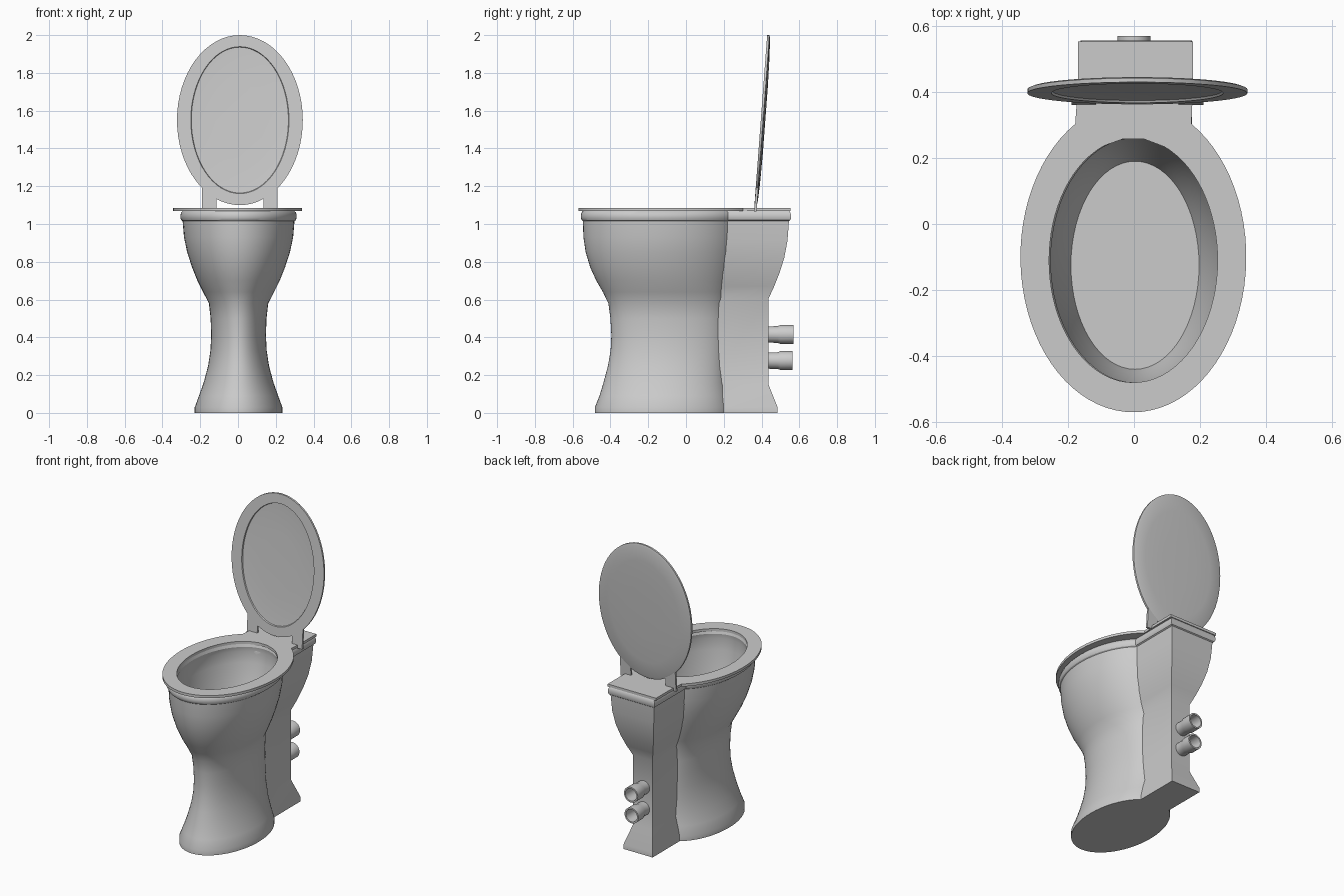
import bpy, bmesh, math

if "Cube" in bpy.data.objects:
    bpy.data.objects.remove(bpy.data.objects["Cube"], do_unlink=True)

ceramic = bpy.data.materials.new("light grey ceramic")
ceramic.use_nodes = True
ceramic.diffuse_color = (0.6, 0.6, 0.6, 1)
ceramic.node_tree.nodes["Principled BSDF"].inputs["Base Color"].default_value = (0.6, 0.6, 0.6, 1)

SEG = 64


def loft(name, rings, caps=True, closed=False):
    """Skin a stack of equal-length point rings into one object."""
    bm = bmesh.new()
    loops = [[bm.verts.new(p) for p in ring] for ring in rings]
    n = len(loops[0])
    pairs = list(zip(loops, loops[1:])) + ([(loops[-1], loops[0])] if closed else [])
    for a, b in pairs:
        for i in range(n):
            j = (i + 1) % n
            bm.faces.new((a[i], a[j], b[j], b[i]))
    if caps and not closed:
        bm.faces.new(loops[0])
        bm.faces.new(loops[-1])
    bmesh.ops.recalc_face_normals(bm, faces=bm.faces)
    mesh = bpy.data.meshes.new(name)
    bm.to_mesh(mesh)
    bm.free()
    obj = bpy.data.objects.new(name, mesh)
    bpy.context.collection.objects.link(obj)
    mesh.materials.append(ceramic)
    bpy.ops.object.select_all(action='DESELECT')
    obj.select_set(True)
    bpy.context.view_layer.objects.active = obj
    bpy.ops.object.shade_smooth_by_angle(angle=math.radians(28))
    return obj


def ellipse(a, b, n=SEG):
    return [(a * math.cos(2 * math.pi * i / n), b * math.sin(2 * math.pi * i / n)) for i in range(n)]


# Bowl and pedestal: (height, half width, half length, centre y), outside up, then inside down
bowl_profile = [
    (0, .232, .362, -.12), (.03, .232, .362, -.12), (.09, .21, .343, -.115), (.16, .185, .327, -.11),
    (.25, .161, .313, -.1), (.33, .149, .306, -.093), (.41, .145, .304, -.091), (.5, .148, .306, -.094),
    (.58, .157, .311, -.1), (.64, .188, .332, -.108), (.7, .218, .357, -.118), (.77, .246, .382, -.125),
    (.85, .272, .402, -.129), (.93, .289, .413, -.13), (1.015, .296, .416, -.13),
    (1.02, .303, .422, -.13), (1.032, .308, .427, -.13), (1.048, .308, .427, -.13),
    (1.062, .303, .422, -.13), (1.07, .294, .415, -.13),
    (1.07, .262, .377, -.11), (1.05, .255, .37, -.11), (1.02, .262, .375, -.11),
    (.95, .253, .367, -.112), (.85, .232, .35, -.117), (.77, .21, .33, -.121), (.72, .194, .315, -.125),
]
loft("bowl_and_pedestal",
     [[(x + .003, y + c, z) for x, y in ellipse(a, b)] for z, a, b, c in bowl_profile])

# Rear column: (height, half width, front y, back y); the front bows into the bowl wall
column_profile = [
    (0, .105, .15, .485), (.03, .105, .15, .485), (.15, .07, .12, .437), (.605, .07, .12, .437),
    (.67, .095, .15, .467), (.74, .117, .17, .495), (.82, .137, .185, .52), (.91, .15, .195, .537),
    (1.015, .156, .2, .545), (1.02, .164, .2, .552), (1.032, .169, .2, .556),
    (1.048, .169, .2, .556), (1.062, .164, .2, .552), (1.07, .158, .2, .545),
]


def column_ring(z, w, front, back):
    bow = .07 if front > .18 else .04
    pts = [(w, back), (-w, back), (-w, front), (-w * .6, front + bow * .66), (0, front + bow),
           (w * .6, front + bow * .66), (w, front)]
    return [(x + .007, y, z) for x, y in pts]


loft("rear_column", [column_ring(*r) for r in column_profile])

# Seat: elliptical plate running back over the column, with an oval hole
start = math.acos(.176 / .342)
sweep = math.pi + 2 * start
front_arc = [(.342 * math.cos(start - sweep * i / SEG), -.1 + .47 * math.sin(start - sweep * i / SEG))
             for i in range(SEG + 1)]
outline = front_arc + [(-.168, .42), (-.168, .552), (-.06, .552), (.06, .552), (.181, .552), (.181, .42)]
hole = []
for x, y in outline:
    t = math.atan2((y + .11) / .37, x / .255)
    hole.append((.255 * math.cos(t), -.11 + .37 * math.sin(t)))


def flat(points, z):
    return [(x - .002, y, z) for x, y in points]


loft("seat", [flat(outline, 1.068), flat(outline, 1.085), flat(hole, 1.085), flat(hole, 1.068)], closed=True)


# Raised lid: (half width, half height, depth) from recessed inner panel round to the domed back
def tilt(x, depth, z):
    return (x + .01, .36 + depth + (z - 1.07) * .075, z)


lid_profile = [
    (.13, .2, .013), (.22, .335, .01), (.257, .386, .007), (.26, .389, 0), (.333, .45, 0), (.333, .45, .012),
    (.322, .437, .016), (.25, .34, .021), (.13, .18, .024),
]
loft("lid", [[tilt(x, d, z + 1.55) for x, z in ellipse(a, b)] for a, b, d in lid_profile])

# Hinge feet joining the lid to the seat
for side, label in ((1, "left"), (-1, "right")):
    corners = [(.125, 1.065), (.2, 1.065), (.2, 1.21), (.125, 1.21)]
    loft(label + "_hinge_foot", [[tilt(side * x, d, z) for x, z in corners] for d in (.001, .014)])

# Hollow pipes at the back
for label, z0, end in (("upper", .415, .569), ("lower", .277, .563)):
    steps = [(.42, .043), (.485, .044), (.5, .05), (end, .05), (end, .04), (.45, .038)]
    loft(label + "_pipe", [[(x, y, z + z0) for x, z in ellipse(r, r, 32)] for y, r in steps])
